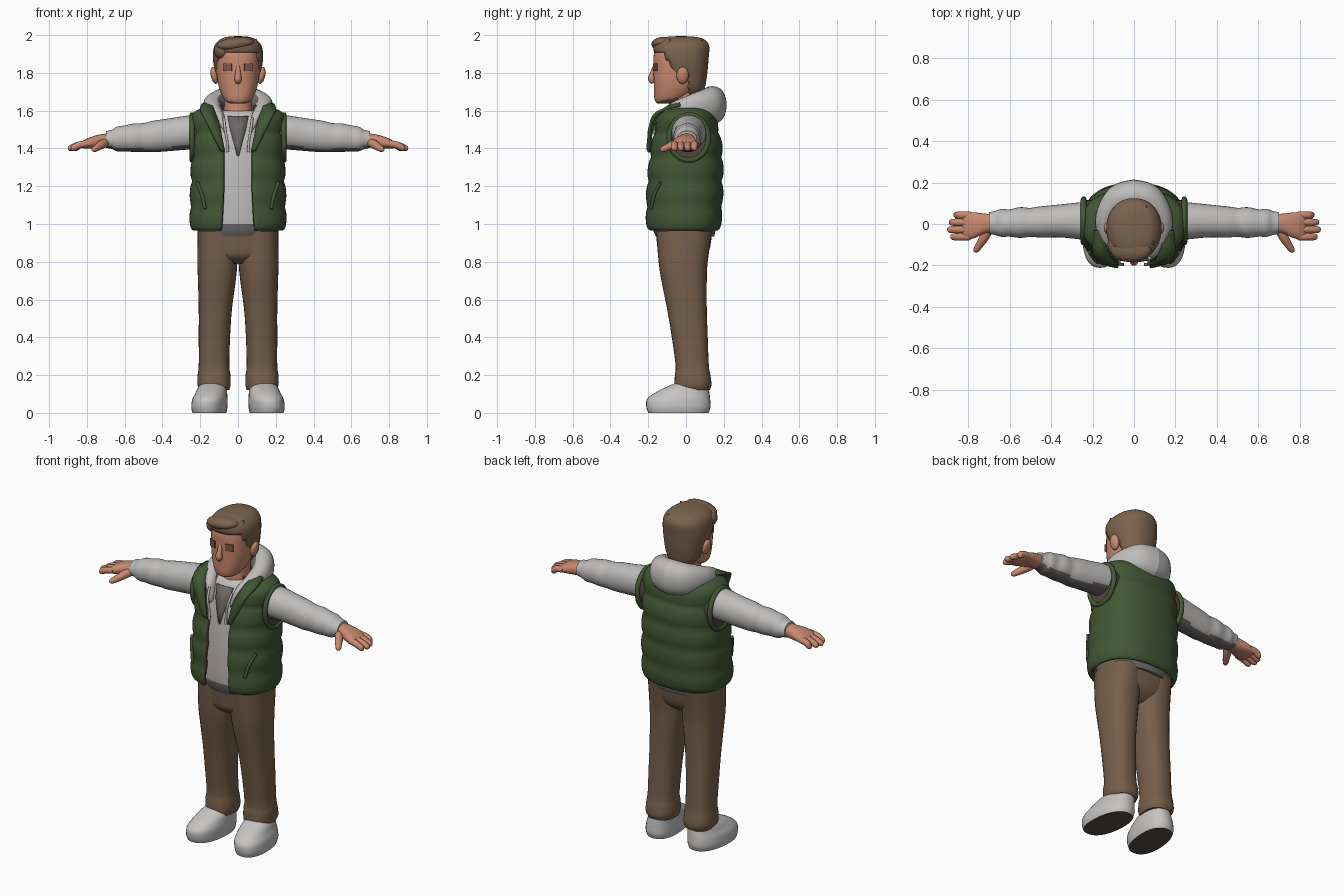
import bpy, bmesh, math
from mathutils import Vector, Matrix

if "Cube" in bpy.data.objects:
    bpy.data.objects.remove(bpy.data.objects["Cube"])


def material(name, r, g, b):
    m = bpy.data.materials.new(name)
    m.use_nodes = True
    m.diffuse_color = (r, g, b, 1)
    m.node_tree.nodes["Principled BSDF"].inputs["Base Color"].default_value = (r, g, b, 1)
    return m


SKIN = material("skin", .58, .25, .16)
HAIR = material("brown_hair", .20, .125, .075)
EYE = material("eye_brown", .20, .10, .07)
GREEN = material("green_quilt", .055, .095, .035)
GREY = material("light_grey_cloth", .52, .51, .50)
DARK = material("dark_grey_cloth", .15, .14, .135)
LINING = material("dark_brown_lining", .09, .06, .045)
PANTS = material("brown_cloth", .185, .115, .07)
SHOE = material("shoe_grey", .56, .55, .54)
SOLE = material("sole_brown", .10, .075, .06)


def finish(name, bm, mats, mirror=False, rule=None, thick=0, offset=-1):
    """Turn a bmesh into a smooth object, colour it and add modifiers."""
    bm.normal_update()
    for f in bm.faces:
        if rule:
            f.material_index = rule(f.calc_center_median(), f.normal)
    me = bpy.data.meshes.new(name)
    bm.to_mesh(me)
    bm.free()
    for m in mats:
        me.materials.append(m)
    me.shade_smooth()
    me.set_sharp_from_angle(angle=math.radians(50))
    ob = bpy.data.objects.new(name, me)
    bpy.context.collection.objects.link(ob)
    if mirror:
        ob.modifiers.new("mirror", 'MIRROR').use_mirror_merge = False
    if thick:
        s = ob.modifiers.new("thickness", 'SOLIDIFY')
        s.thickness, s.offset = thick, offset
        s.material_offset = s.material_offset_rim = len(mats) - 1
    return ob


def smooth(keys, steps=4):
    """Catmull-Rom interpolation between rows of numbers."""
    out = []
    for i in range(len(keys) - 1):
        a, b, c, d = (keys[max(0, min(len(keys) - 1, i + k))] for k in (-1, 0, 1, 2))
        for s in range(steps):
            t = s / steps
            out.append([q + .5 * t * (r - p + t * (2 * p - 5 * q + 4 * r - w + t * (3 * (q - r) + w - p)))
                        for p, q, r, w in zip(a, b, c, d)])
    return out + [list(keys[-1])]


def skin_rings(rings, power=2, n=32, caps=True):
    """Bridge rings of (centre, u, v[, opening]) into a tube; an opening leaves the front free."""
    bm = bmesh.new()
    rows = []
    for ring in rings:
        c, u, v = ring[:3]
        is_open = len(ring) > 3
        g = math.asin(min(.99, (ring[3] / u.length) ** (power / 2))) if is_open else 0
        row = []
        for j in range(n + is_open):
            a = -math.pi / 2 + g + (2 * math.pi - 2 * g) * j / n
            p, q = (math.copysign(abs(w) ** (2 / power), w) for w in (math.cos(a), math.sin(a)))
            row.append(bm.verts.new(c + u * p + v * q))
        rows.append(row)
    for r, s in zip(rows, rows[1:]):
        for j in range(n):
            k = (j + 1) % len(r)
            bm.faces.new((r[j], r[k], s[k], s[j]))
    if caps:
        bm.faces.new(rows[0][::-1])
        bm.faces.new(rows[-1])
    return bm


def upright(keys, power=2.2, n=32, steps=4):
    """Loft along z; keys are (z, x, y, x radius, y radius)."""
    return skin_rings([(Vector((x, y, z)), Vector((rx, 0, 0)), Vector((0, ry, 0)))
                       for z, x, y, rx, ry in smooth(keys, steps)], power, n)


def sideways(keys, power=2.1):
    """Loft along x; keys are (x, y, z, y radius, z radius)."""
    return skin_rings([(Vector((x, y, z)), Vector((0, ry, 0)), Vector((0, 0, rz)))
                       for x, y, z, ry, rz in smooth(keys)], power)


def tube(keys, n=10):
    """Round tube through (x, y, z, radius) keys."""
    pts = smooth(keys, 3)
    rings = []
    for i, p in enumerate(pts):
        t = Vector(pts[min(i + 1, len(pts) - 1)][:3]) - Vector(pts[max(i - 1, 0)][:3])
        u = t.orthogonal().normalized() if abs(t.z) > abs(t.x) else t.cross(Vector((0, 0, 1))).normalized()
        rings.append((Vector(p[:3]), u * p[3], t.normalized().cross(u) * p[3]))
    return skin_rings(rings, n=n)


def ball(loc, radii, turn=0):
    bm = bmesh.new()
    mat = Matrix.Translation(loc) @ Matrix.Rotation(turn, 4, 'Y') @ Matrix.Diagonal((*radii, 1))
    bmesh.ops.create_uvsphere(bm, u_segments=24, v_segments=14, radius=1, matrix=mat)
    return bm


def sheet(rows):
    bm = bmesh.new()
    grid = [[bm.verts.new(p) for p in row] for row in rows]
    for r, s in zip(grid, grid[1:]):
        for j in range(len(r) - 1):
            bm.faces.new((r[j], r[j + 1], s[j + 1], s[j]))
    return bm


# Shoes, toes turned slightly outward
bm = upright([(0, .15, -.04, .088, .16), (.03, .15, -.04, .094, .17), (.07, .147, -.04, .092, .168),
              (.1, .142, -.025, .084, .15), (.13, .138, 0, .076, .12), (.16, .135, .03, .06, .08)], 2.3)
for v in bm.verts:
    v.co.x -= .08 * (v.co.y + .02)
finish("shoes", bm, [SHOE, SOLE], True, lambda c, n: int(n.z < -.8))

# Trousers
bm = upright([(.12, .125, .035, .078, .09), (.15, .127, .037, .088, .098), (.2, .127, .035, .087, .094),
              (.25, .127, .033, .081, .088), (.4, .125, .02, .083, .095), (.55, .12, .005, .088, .105),
              (.7, .112, -.01, .1, .12), (.8, .109, -.015, .106, .13), (.96, .105, -.01, .108, .148)], 2.4)
finish("trouser_legs", bm, [PANTS], True)
finish("trouser_seat", upright([(.79, 0, -.02, .06, .08), (.83, 0, -.018, .15, .125),
                                (.88, 0, -.012, .208, .14), (.97, 0, -.01, .213, .15)], 2.6), [PANTS])

# Hooded sweater: body with hem, sleeves with darker undersides
finish("sweater_body", upright([(.935, 0, -.005, .205, .155), (1, 0, -.01, .215, .17), (1.2, 0, -.005, .21, .178),
                                (1.4, 0, 0, .205, .17), (1.5, 0, 0, .2, .15), (1.57, 0, .005, .17, .125),
                                (1.6, 0, .01, .12, .1)], n=48),
       [GREY, DARK], rule=lambda c, n: int(c.z < 1.01))
finish("sleeves", sideways([(.18, .015, 1.48, .09, .085), (.25, .015, 1.485, .09, .09), (.35, .015, 1.474, .08, .087),
                            (.45, .01, 1.463, .075, .083), (.5, .008, 1.458, .07, .076), (.55, .007, 1.457, .074, .075),
                            (.6, .005, 1.453, .066, .069), (.64, .005, 1.45, .067, .065),
                            (.67, .005, 1.448, .058, .05), (.7, .005, 1.447, .052, .045)]),
       [GREY, DARK], True, lambda c, n: int(n.z < -.75))

# Open neck panel
depth = [(1.36, 0.004, -.181), (1.43, .022, -.172), (1.5, .042, -.156), (1.57, .055, -.128)]
finish("neck_panel", sheet([[(-w, y + .005, z), (0, y, z), (w, y + .005, z)] for z, w, y in depth]),
       [DARK], thick=.008, offset=0)

# Hood lying around the neck, dark on the inside
rings = []
for x, y, z, r, h in smooth([(0, .14, 1.63, .075, .10), (.08, .115, 1.63, .07, .09), (.132, .02, 1.62, .055, .065),
                             (.122, -.07, 1.595, .042, .048), (.085, -.135, 1.55, .03, .035),
                             (.065, -.162, 1.49, .015, .02)], 6):
    out = Vector((x, y, 0)).normalized()
    rings.append((Vector((x, y, z)), out * r, Vector((0, 0, h))))
finish("hood", skin_rings(rings, 2.2, 24), [GREY, DARK], True,
       lambda c, n: int(n.dot(Vector((c.x, c.y, 0)).normalized()) < -.55))
finish("drawstrings", tube([(.075, -.165, 1.56, .007), (.068, -.195, 1.5, .007), (.058, -.195, 1.44, .007),
                            (.055, -.195, 1.38, .008)]), [GREY], True)

# Quilted vest: horizontal padded bands, open at the front
rings = []
for z, y, rx, ry, gap in smooth([(.965, -.015, .235, .18, .088), (1, -.015, .245, .192, .086), (1.2, -.008, .243, .195, .076),
                                 (1.4, 0, .235, .183, .078), (1.52, 0, .238, .16, .1), (1.57, 0, .236, .148, .11),
                                 (1.6, .005, .215, .125, .11), (1.62, .01, .17, .1, .1), (1.63, .01, .12, .085, .08)], 8):
    puff = .012 * abs(math.sin(math.pi * (z - .965) / .13)) ** .6
    rings.append((Vector((0, y, z)), Vector((rx + puff, 0, 0)), Vector((0, ry + puff, 0)), gap))
finish("vest", skin_rings(rings, 2.4, 64, caps=False), [GREEN, LINING], thick=.022)

# Armholes
finish("armhole_lining", sideways([(.2, .015, 1.46, .1, .115), (.247, .015, 1.46, .1, .115)]), [LINING], True)
loop = [(Vector((.243, .015 + .104 * math.cos(a), 1.458 + .12 * math.sin(a))),
         Vector((0, math.cos(a), math.sin(a))) * .014, Vector((-.014, 0, 0)))
        for a in (math.tau * i / 32 for i in range(33))]
finish("armhole_rim", skin_rings(loop, n=10, caps=False), [GREEN], True)

# Collar flaps and pocket welts
inner = smooth([(.072, -.19, 1.38), (.085, -.188, 1.46), (.105, -.165, 1.54), (.13, -.11, 1.61), (.14, -.03, 1.645)])
outer = smooth([(.09, -.203, 1.39), (.135, -.195, 1.47), (.18, -.175, 1.565), (.2, -.12, 1.605), (.19, -.03, 1.63)])
finish("collar_flaps", sheet(list(zip(inner, outer))), [GREEN], True, thick=.016, offset=0)
finish("pocket_welts", tube([(.215, -.135, 1.22, .009), (.19, -.17, 1.15, .01), (.175, -.185, 1.08, .009)]),
       [GREEN], True)

# Hands
finish("palms", sideways([(.67, .005, 1.445, .042, .036), (.72, .002, 1.44, .048, .036), (.77, -.006, 1.432, .062, .032),
                          (.81, -.01, 1.423, .066, .024), (.83, -.01, 1.418, .058, .014)], 2.4), [SKIN], True)
for i, name in enumerate(("little", "ring", "middle", "index")):
    y = .043 - .035 * i
    tip = (.87, .892, .9, .885)[i]
    finish(name + "_fingers", tube([(.79, y, 1.427, .017), (.84, y, 1.418, .019), (tip - .012, y, 1.401, .016),
                                    (tip, y, 1.397, .007)]), [SKIN], True)
finish("thumbs", tube([(.695, -.015, 1.435, .022), (.72, -.06, 1.422, .024), (.745, -.1, 1.405, .019),
                       (.762, -.125, 1.395, .015), (.768, -.135, 1.391, .006)]), [SKIN], True)

# Neck and head, with stubble under the jaw
finish("neck", upright([(1.48, 0, -.02, .085, .09), (1.58, 0, -.015, .075, .08), (1.72, 0, -.01, .07, .075)]), [SKIN])
finish("head", upright([(1.638, 0, -.115, .04, .038), (1.648, 0, -.1, .062, .062), (1.67, 0, -.08, .08, .088),
                        (1.71, 0, -.06, .097, .11), (1.76, 0, -.045, .109, .126), (1.82, 0, -.035, .115, .137),
                        (1.9, 0, -.03, .113, .14), (1.95, 0, -.03, .09, .115), (1.97, 0, -.03, .05, .07)], 2.3, 40),
       [SKIN, HAIR], rule=lambda c, n: int(n.z < -.55 and c.z < 1.67))
finish("ears", ball((.125, -.018, 1.787), (.019, .032, .046), .2), [SKIN], True)
finish("nose", tube([(0, -.163, 1.84, .01), (0, -.176, 1.8, .014), (0, -.182, 1.768, .02), (0, -.172, 1.748, .012)]), [SKIN])
bm = bmesh.new()
bmesh.ops.create_cube(bm, size=1, matrix=Matrix.Translation((.055, -.162, 1.83)) @ Matrix.Rotation(.33, 4, 'Z')
                      @ Matrix.Diagonal((.046, .009, .042, 1)))
finish("eyes", bm, [EYE], True)

# Hair: a cap trimmed along the hairline, then a swept quiff and tufts
bm = upright([(1.685, 0, .035, .065, .055), (1.73, 0, .02, .1, .082), (1.8, 0, -.005, .121, .118),
              (1.88, 0, -.02, .133, .14), (1.94, 0, -.025, .126, .148), (1.975, 0, -.025, .098, .125),
              (1.99, 0, -.025, .06, .08), (1.994, 0, -.025, .02, .03)], 2.2, 48, 5)


def on_face(c):
    if c.z > 1.905:
        return False
    return c.y < (.015 if c.z < 1.78 else -.055 - .5 * (c.z - 1.78))


bmesh.ops.delete(bm, geom=[f for f in bm.faces if on_face(f.calc_center_median())], context='FACES')
finish("hair_cap", bm, [HAIR], thick=.02)
finish("quiff", ball((-.015, -.125, 1.952), (.1, .058, .036), -.12), [HAIR])
finish("quiff_side", ball((-.085, -.1, 1.915), (.042, .055, .045), -.5), [HAIR])
for i, (x, y, z) in enumerate([(.085, -.1, 1.96), (.05, .07, 1.955), (-.03, .085, 1.95)]):
    finish(f"hair_tuft_{i + 1}", tube([(x, y, z - .02, .022), (x + .005, y + .008, z, .014),
                                       (x + .012, y + .016, z + .02, .002)]), [HAIR])
